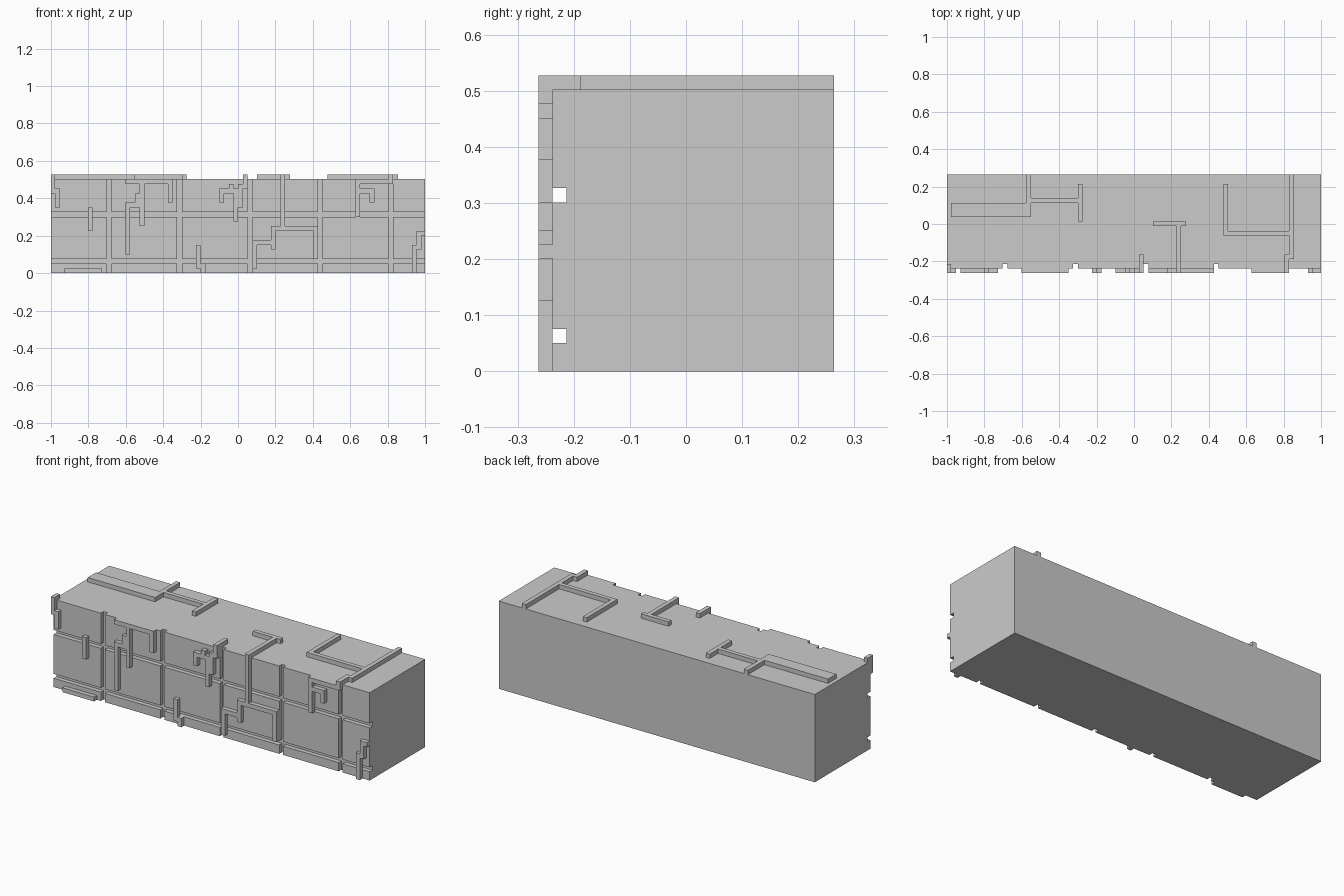
import bpy, bmesh
from mathutils import Vector

if "Cube" in bpy.data.objects:
    bpy.data.objects.remove(bpy.data.objects["Cube"])

U = 0.0251                      # lattice step: every detail is a whole number of steps


def X(i): return max(-1.0, min(1.0, -1.003 + i * U))
def Y(j): return -0.263 + j * U
def Z(k): return k * U


def finish(bm, name):
    bmesh.ops.recalc_face_normals(bm, faces=bm.faces) if name == "panelled_block" else None
    mesh = bpy.data.meshes.new(name)
    bm.to_mesh(mesh)
    bm.free()
    ob = bpy.data.objects.new(name, mesh)
    bpy.context.collection.objects.link(ob)
    return ob


# Main block: front is divided into panels that stand out from the groove floor
def panelled_block():
    bm = bmesh.new()
    bmesh.ops.create_cube(bm, size=1)
    lo, hi = Vector((-1, Y(2), 0)), Vector((1, Y(21), Z(20)))
    for v in bm.verts:
        v.co = Vector([(lo[a] + hi[a]) / 2 + v.co[a] * (hi[a] - lo[a]) for a in range(3)])
    columns, rows = [12, 27, 42, 57, 72], [2, 12]
    cuts = [((X(c + e), 0, 0), (1, 0, 0)) for c in columns for e in (0, 1)]
    cuts += [((0, 0, Z(r + e)), (0, 0, 1)) for r in rows for e in (0, 1)]
    for co, no in cuts:
        bmesh.ops.bisect_plane(bm, geom=bm.verts[:] + bm.edges[:] + bm.faces[:],
                               plane_co=co, plane_no=no)

    def is_panel(f):
        c = f.calc_center_median()
        return (abs(c.y - Y(2)) < 1e-4
                and not any(X(i) < c.x < X(i + 1) for i in columns)
                and not any(Z(k) < c.z < Z(k + 1) for k in rows))
    panels = [f for f in bm.faces if is_panel(f)]
    new = bmesh.ops.extrude_face_region(bm, geom=panels)["geom"]
    bmesh.ops.translate(bm, vec=(0, -U, 0),
                        verts=[g for g in new if isinstance(g, bmesh.types.BMVert)])
    old = [f for f in panels if f.is_valid]
    if old:
        bmesh.ops.delete(bm, geom=old, context='FACES_ONLY')
    bmesh.ops.dissolve_limit(bm, angle_limit=0.01, verts=bm.verts[:], edges=bm.edges[:])
    return finish(bm, "panelled_block")


# Raised conduit: union of square cells along right-angled paths, one step thick
def conduit(name, side, *paths):
    cells = set()
    for path in paths:
        for (a, b), (c, d) in zip(path, path[1:]):
            for i in range(min(a, c), max(a, c) + 1):
                for k in range(min(b, d), max(b, d) + 1):
                    cells.add((i, k))
    bm = bmesh.new()
    verts = {}

    def corner(i, k):
        if (i, k) not in verts:
            co = (X(i), Y(0), Z(k)) if side == "front" else (X(i), Y(k), Z(21))
            verts[i, k] = bm.verts.new(co)
        return verts[i, k]
    for i, k in sorted(cells):
        bm.faces.new([corner(i, k), corner(i + 1, k), corner(i + 1, k + 1), corner(i, k + 1)])
    bm.normal_update()
    bmesh.ops.dissolve_limit(bm, angle_limit=0.01, verts=bm.verts[:], edges=bm.edges[:])
    ob = finish(bm, name)
    mod = ob.modifiers.new("thickness", 'SOLIDIFY')
    mod.thickness = U
    mod.offset = -1
    return ob


panelled_block()

# Front conduits, left to right
conduit("front_corner_pipe", "front", [(0, 19), (0, 17), (1, 17), (1, 14)])
conduit("front_short_bar", "front", [(8, 9), (8, 13)])
conduit("front_base_bar", "front", [(3, 0), (10, 0)])
conduit("front_forked_pipe", "front",
        [(16, 19), (25, 19), (25, 15)],
        [(19, 19), (19, 10)],
        [(19, 16), (18, 16), (18, 14), (16, 14), (16, 4)])
conduit("front_low_pipe", "front", [(31, 6), (31, 1), (32, 1), (32, 0)][1:], [(31, 5), (31, 1)])
conduit("front_stepped_pipe", "front",
        [(41, 19), (41, 18), (40, 18), (40, 14), (39, 14), (39, 11)],
        [(39, 14), (39, 17), (38, 17), (38, 18)],
        [(38, 17), (36, 17), (36, 15)])
conduit("front_long_pipe", "front",
        [(49, 19), (49, 9), (47, 9), (47, 5)],
        [(47, 6), (43, 6), (43, 1)],
        [(49, 9), (56, 9), (56, 3)])
conduit("front_hook_pipe", "front",
        [(72, 19), (65, 19), (65, 12)],
        [(65, 17), (68, 17), (68, 15)])
conduit("front_right_pipe", "front", [(79, 8), (78, 8), (78, 5), (77, 5), (77, 0)])

# Top conduits
conduit("top_corner_stub", "top", [(0, 0), (0, 1)])
conduit("top_plate_pipe", "top",
        [(1, 12), (16, 14)],
        [(17, 12), (17, 20)],
        [(18, 15), (27, 15)],
        [(28, 11), (28, 18)])
conduit("top_middle_stub", "top", [(41, 0), (41, 3)])
conduit("top_tee_pipe", "top", [(44, 10), (50, 10)], [(49, 0), (49, 10)])
conduit("top_frame_pipe", "top",
        [(59, 18), (59, 8), (72, 8)],
        [(73, 3), (73, 20)],
        [(72, 0), (72, 3)])
